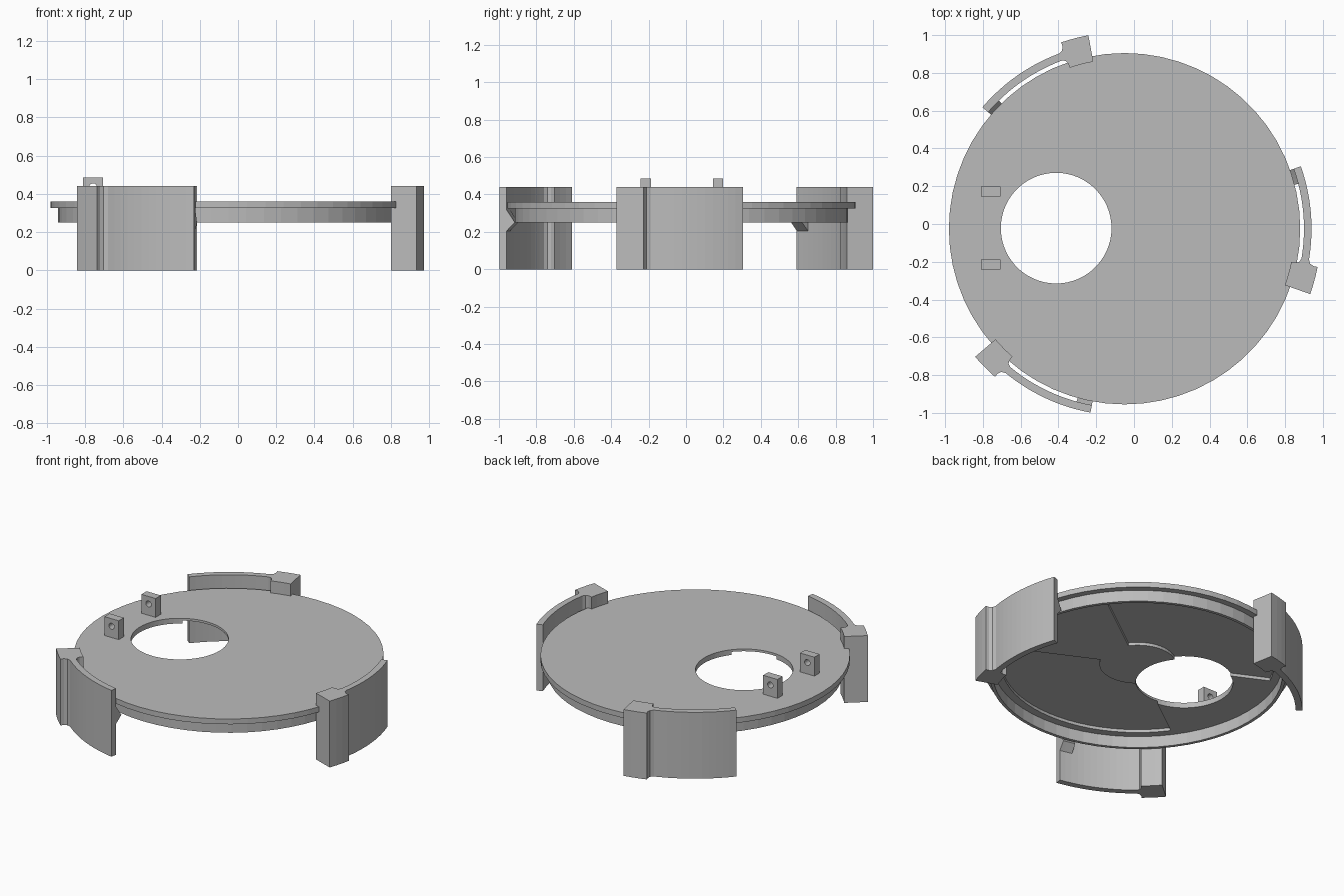
import bpy, bmesh
from math import radians, cos, sin, pi
from mathutils import Matrix, Vector

cube = bpy.data.objects.get("Cube")
if cube:
    bpy.data.objects.remove(cube, do_unlink=True)

CENTRE = Vector((-0.05, -0.025, 0))
PLATE_TOP, PLATE_BOTTOM, RIM_BOTTOM = 0.36, 0.325, 0.25
HUB_R, RECESS_R = 0.23, 0.82

grey = bpy.data.materials.new("plain grey")
grey.use_nodes = True
colour = (0.5, 0.5, 0.5, 1)
grey.diffuse_color = colour
grey.node_tree.nodes["Principled BSDF"].inputs["Base Color"].default_value = colour


def add_object(name, bm, location=CENTRE):
    bmesh.ops.recalc_face_normals(bm, faces=bm.faces)
    mesh = bpy.data.meshes.new(name)
    bm.to_mesh(mesh)
    bm.free()
    mesh.materials.append(grey)
    ob = bpy.data.objects.new(name, mesh)
    ob.location = location
    bpy.context.collection.objects.link(ob)
    return ob


def polar(r, degrees, z=0):
    return Vector((r * cos(radians(degrees)), r * sin(radians(degrees)), z))


def arc(r, start, end, steps):
    return [polar(r, start + (end - start) * i / steps) for i in range(steps + 1)]


def prism(name, outline, z0, z1, location=CENTRE):
    """Extrude a flat outline from z0 to z1."""
    bm = bmesh.new()
    face = bm.faces.new([bm.verts.new((p.x, p.y, z0)) for p in outline])
    new = bmesh.ops.extrude_face_region(bm, geom=[face])["geom"]
    verts = [v for v in new if isinstance(v, bmesh.types.BMVert)]
    bmesh.ops.translate(bm, verts=verts, vec=(0, 0, z1 - z0))
    return add_object(name, bm, location)


def sweep(name, profile, start, end, steps):
    """Turn a closed (radius, z) profile about the centre."""
    full = abs(end - start) >= 360
    bm = bmesh.new()
    count = steps if full else steps + 1
    rows = [[bm.verts.new(polar(r, start + (end - start) * i / steps, z))
             for r, z in profile] for i in range(count)]
    n = len(profile)
    for i in range(steps):
        a, b = rows[i], rows[(i + 1) % count]
        for j in range(n):
            k = (j + 1) % n
            bm.faces.new((a[j], a[k], b[k], b[j]))
    if not full:
        bm.faces.new(rows[0])
        bm.faces.new(rows[-1])
    return add_object(name, bm)


def cut(target, cutter):
    cutter.hide_render = True
    mod = target.modifiers.new("cut", 'BOOLEAN')
    mod.operation, mod.solver, mod.object = 'DIFFERENCE', 'EXACT', cutter
    bpy.context.view_layer.objects.active = target
    bpy.ops.object.modifier_apply(modifier=mod.name)
    bpy.data.objects.remove(cutter, do_unlink=True)


# Round plate with shallow recesses underneath and an off-centre opening
plate = prism("plate", arc(0.93, 0, 354, 59), PLATE_BOTTOM, PLATE_TOP)
for start, end in ((36, 154), (216, 334)):
    outline = arc(RECESS_R, start, end, 24) + arc(HUB_R, end, start, 16)
    cut(plate, prism("recess_cutter", outline, 0.3, 0.345))
opening = prism("opening_cutter", arc(0.293, 0, 354, 59), 0.2, 0.5,
                Vector((-0.412, -0.022, 0)))
cut(plate, opening)

# Rim wall below the plate
sweep("rim", [(0.87, RIM_BOTTOM), (0.89, RIM_BOTTOM), (0.89, PLATE_BOTTOM + 0.005),
              (0.87, PLATE_BOTTOM + 0.005)], 0, 360, 60)

# Three clips: a block, a curved spring arm with fillets, and a catch tooth
for i in range(3):
    turn = 120 * i
    back, front, tip = turn - 19.4, turn - 11.2, turn + 19.5
    outline = arc(0.90, front, back, 3) + arc(1.042, back, front, 3)
    outline += [polar(1.02, front), polar(1.0, front + 0.5)]
    outline += arc(0.99, front + 1.7, tip, 12) + arc(0.95, tip, front + 1.7, 12)
    outline += [polar(0.942, front + 0.5), polar(0.925, front)]
    prism(f"clip_arm_{i + 1}", outline, 0, 0.44)
    sweep(f"clip_catch_{i + 1}", [(0.955, 0.325), (0.905, 0.25), (0.955, 0.2)],
          tip - 5, tip, 3)

# Two pivot lugs with a pin hole
for name, y in (("front_lug", -0.215), ("back_lug", 0.172)):
    bm = bmesh.new()
    bmesh.ops.create_cube(bm, size=1)
    bmesh.ops.scale(bm, vec=(0.105, 0.054, 0.13), verts=bm.verts)
    lug = add_object(name, bm, Vector((-0.758, y, 0.42)))
    bm = bmesh.new()
    bmesh.ops.create_cone(bm, cap_ends=True, segments=20, radius1=0.02, radius2=0.02,
                          depth=0.2, matrix=Matrix.Rotation(pi / 2, 4, 'X'))
    cut(lug, add_object("pin_cutter", bm, Vector((-0.758, y, 0.435))))
